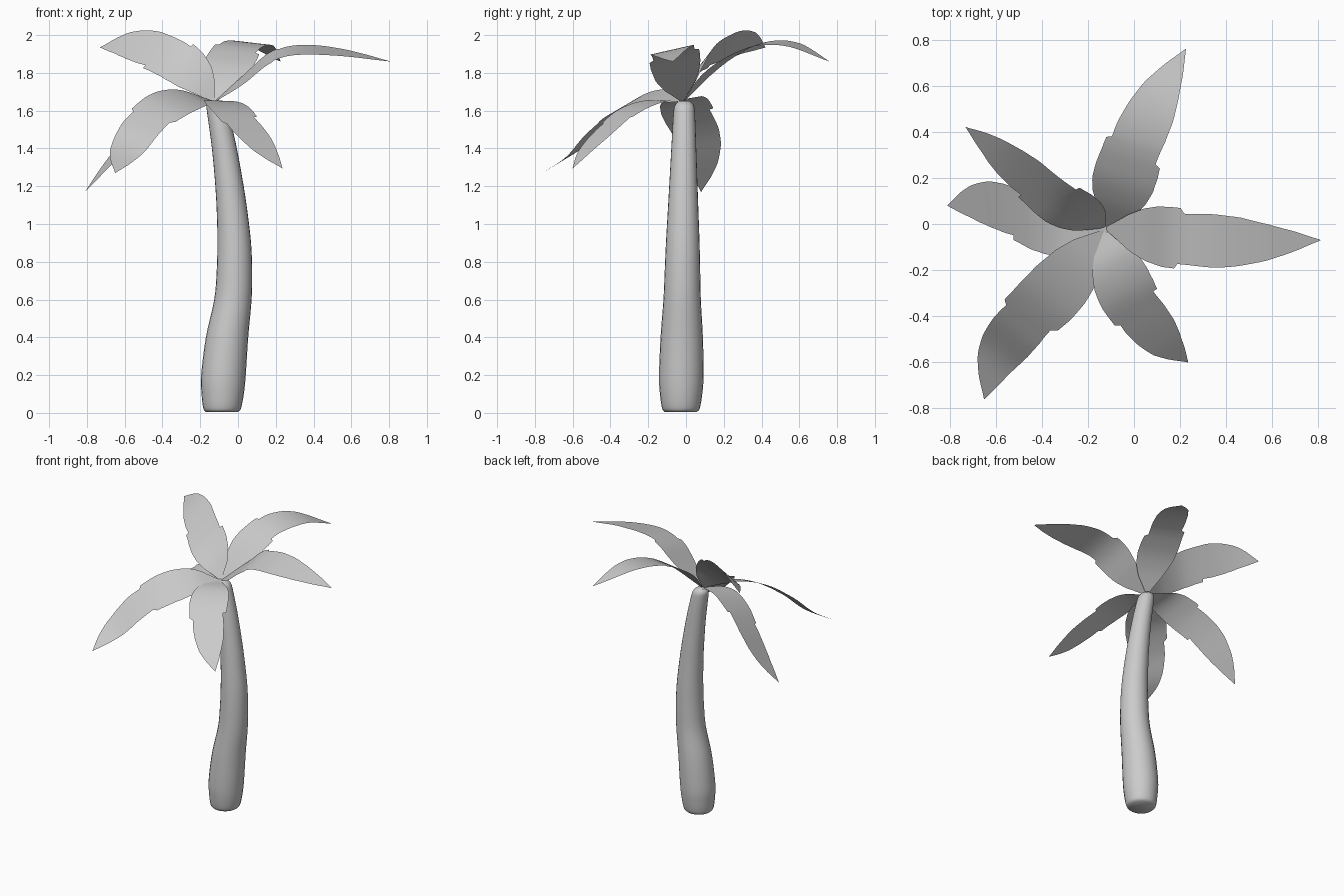
import bpy, bmesh, math
from mathutils import Vector

if "Cube" in bpy.data.objects:
    bpy.data.objects.remove(bpy.data.objects["Cube"])


def spline(pts, t):
    """Catmull-Rom point on a path, t from 0 to 1."""
    p = [Vector(q) for q in pts]
    p = [2 * p[0] - p[1]] + p + [2 * p[-1] - p[-2]]
    f = t * (len(p) - 3)
    i = min(int(f), len(p) - 4)
    u = f - i
    a, b, c, d = p[i:i + 4]
    return 0.5 * (2 * b + (c - a) * u + (2 * a - 5 * b + 4 * c - d) * u * u
                  + (3 * b - a - 3 * c + d) * u ** 3)


def lerp_table(table, t):
    for (t0, v0), (t1, v1) in zip(table, table[1:]):
        if t <= t1:
            return v0 + (v1 - v0) * (t - t0) / (t1 - t0)
    return table[-1][1]


def finish(bm, name):
    mesh = bpy.data.meshes.new(name)
    bm.to_mesh(mesh)
    bm.free()
    ob = bpy.data.objects.new(name, mesh)
    bpy.context.collection.objects.link(ob)
    bpy.ops.object.select_all(action='DESELECT')
    ob.select_set(True)
    bpy.context.view_layer.objects.active = ob
    bpy.ops.object.shade_smooth_by_angle(angle=math.radians(50))
    return ob


# Trunk: round sections along a curved, tapering path (x, z, radius)
SECTIONS = [(-0.085, 0.005, 0.085), (-0.084, 0.025, 0.1), (-0.081, 0.1, 0.112),
            (-0.077, 0.2, 0.118), (-0.058, 0.4, 0.112), (-0.027, 0.6, 0.099),
            (-0.019, 0.75, 0.094), (-0.02, 0.9, 0.089), (-0.03, 1.05, 0.082),
            (-0.045, 1.2, 0.075), (-0.072, 1.4, 0.066), (-0.103, 1.57, 0.058),
            (-0.115, 1.625, 0.051), (-0.122, 1.65, 0.03)]
SIDES = 24
bm = bmesh.new()
rings = []
for i in range(53):
    x, z, r = spline(SECTIONS, i / 52)
    y = -0.027 + 0.018 * z / 1.65
    rings.append([bm.verts.new((x + r * math.cos(a), y + r * math.sin(a), z))
                  for a in (2 * math.pi * k / SIDES for k in range(SIDES))])
for lo, hi in zip(rings, rings[1:]):
    for k in range(SIDES):
        n = (k + 1) % SIDES
        bm.faces.new((lo[k], lo[n], hi[n], hi[k]))
bm.faces.new(rings[0][::-1])
bm.faces.new(rings[-1])
finish(bm, "trunk")

# Leaf outline: half width along the length, with one torn notch per side
def outline(t, notch):
    w = lerp_table([(0, .06), (.06, .3), (.13, .6), (.22, .85), (.32, .98), (.42, 1),
                    (.5, .96), (.62, .92), (.72, .8), (.82, .6), (.91, .34), (1, 0)], t)
    if t > notch:
        w -= 0.16 * max(0, 1 - (t - notch) / 0.25)
    return max(w, 0.005)


def leaf(name, path, side, notch_a, notch_b):
    """Ribbon along a path, side = half-width vector at the widest place."""
    side = Vector(side)
    ts = sorted([i / 40 for i in range(41)] + [n + e for n in (notch_a, notch_b)
                                               for e in (0.001, 0.004)])
    bm = bmesh.new()
    rows = []
    for t in ts:
        c = spline(path, t)
        tan = (spline(path, min(1, t + .01)) - spline(path, max(0, t - .01))).normalized()
        s = (side - tan * side.dot(tan)).normalized() * side.length
        a, b = s * outline(t, notch_a), -s * outline(t, notch_b)
        rows.append([bm.verts.new(c + v) for v in (a, a / 2, a * 0, b / 2, b)])
    for r0, r1 in zip(rows, rows[1:]):
        for k in range(4):
            bm.faces.new((r0[k], r0[k + 1], r1[k + 1], r1[k]))
    bmesh.ops.recalc_face_normals(bm, faces=bm.faces)
    bm.normal_update()
    if sum(f.normal.z for f in bm.faces) < 0:
        bmesh.ops.reverse_faces(bm, faces=bm.faces)
    return finish(bm, name)


# Crown of six drooping leaves
leaf("leaf_right", [(-.12, -.02, 1.65), (.03, -.045, 1.765), (.17, -.06, 1.88),
                    (.32, -.07, 1.922), (.55, -.08, 1.908), (.81, -.07, 1.86)],
     (0, .133, .03), .47, .42)
leaf("leaf_back", [(-.12, -.01, 1.65), (-.07, .1, 1.78), (-.035, .22, 1.875),
                   (.02, .38, 1.95), (.11, .56, 1.95), (.225, .76, 1.86)],
     (-.13, .045, .015), .56, .49)
leaf("leaf_back_left", [(-.13, -.015, 1.65), (-.22, .03, 1.77), (-.33, .1, 1.87),
                        (-.46, .2, 1.925), (-.59, .31, 1.955), (-.73, .42, 1.935)],
     (.05, .08, .1), .40, .55)
leaf("leaf_left", [(-.12, -.02, 1.65), (-.28, -.03, 1.655), (-.42, .01, 1.59),
                   (-.55, .06, 1.48), (-.68, .09, 1.33), (-.81, .08, 1.17)],
     (-.02, .13, .02), .45, .55)
leaf("leaf_front_left", [(-.13, -.03, 1.65), (-.24, -.17, 1.672), (-.37, -.32, 1.63),
                         (-.5, -.45, 1.525), (-.59, -.585, 1.385), (-.65, -.76, 1.27)],
     (-.105, .085, .05), .54, .52)
leaf("leaf_front_right", [(-.13, -.03, 1.65), (-.085, -.16, 1.65), (-.035, -.29, 1.605),
                          (.035, -.4, 1.52), (.13, -.51, 1.41), (.235, -.6, 1.295)],
     (-.112, -.06, .005), .57, .5)
